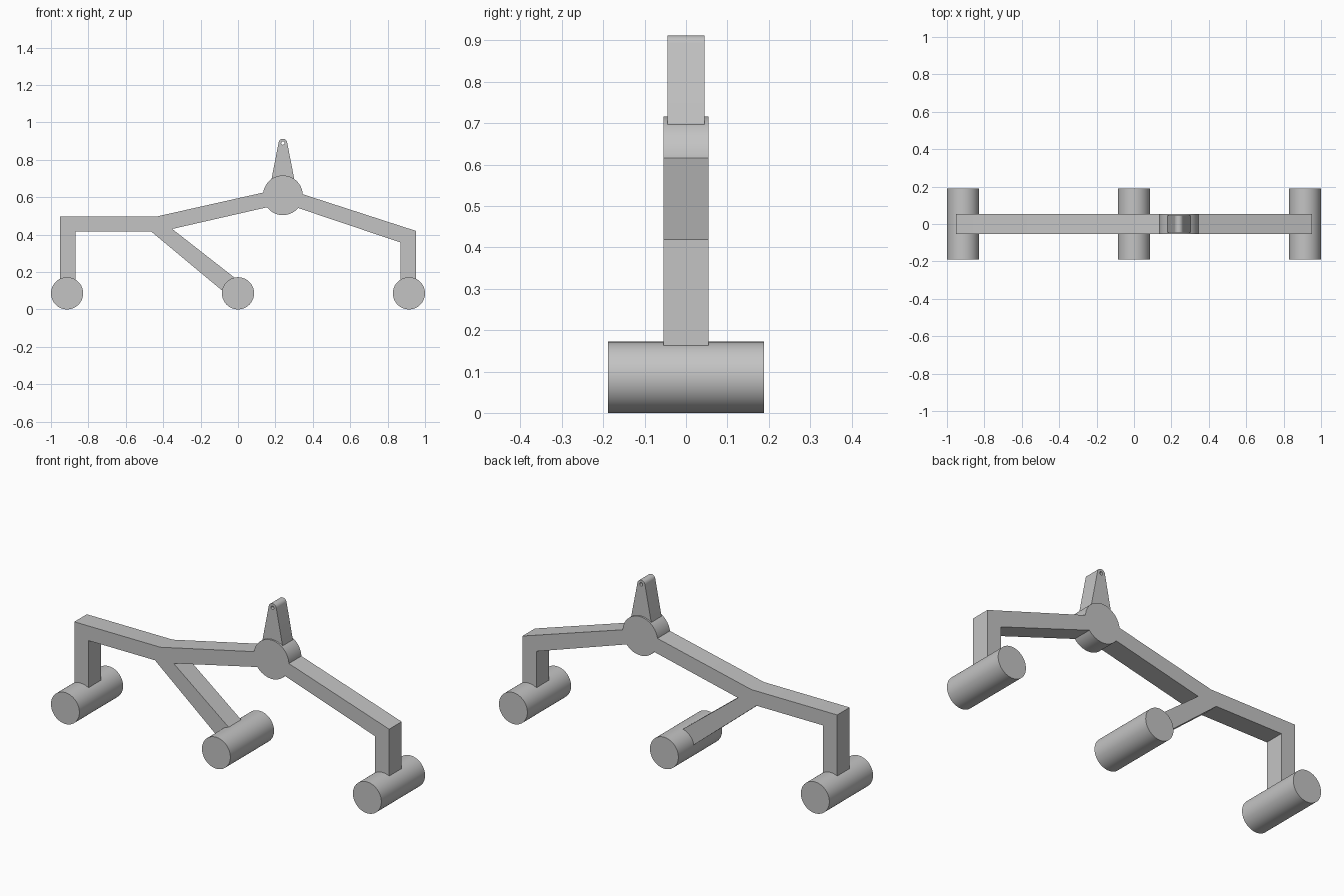
import bpy
import bmesh
from math import sin, cos, pi, radians, sqrt

default_cube = bpy.data.objects.get("Cube")
if default_cube:
    bpy.data.objects.remove(default_cube, do_unlink=True)

GREY = (0.55, 0.55, 0.55, 1.0)
grey = bpy.data.materials.new("plain grey")
grey.use_nodes = True
grey.diffuse_color = GREY
grey.node_tree.nodes["Principled BSDF"].inputs["Base Color"].default_value = GREY


def arc(cx, cz, radius, start=0.0, sweep=2 * pi, steps=64):
    """Points along an arc; a full turn leaves out the repeated end point."""
    count = steps if sweep >= 2 * pi else steps + 1
    return [(cx + radius * cos(start + sweep * i / steps),
             cz + radius * sin(start + sweep * i / steps)) for i in range(count)]


def prism(name, half_depth, *outlines):
    """Extrude x-z outlines along y; any outline after the first is a hole."""
    bm = bmesh.new()
    for outline in outlines:
        verts = [bm.verts.new((x, -half_depth, z)) for x, z in outline]
        for a, b in zip(verts, verts[1:] + verts[:1]):
            bm.edges.new((a, b))
    bmesh.ops.triangle_fill(bm, use_beauty=True, edges=bm.edges[:])
    result = bmesh.ops.extrude_face_region(bm, geom=bm.faces[:])
    moved = [v for v in result["geom"] if isinstance(v, bmesh.types.BMVert)]
    bmesh.ops.translate(bm, verts=moved, vec=(0, 2 * half_depth, 0))
    bmesh.ops.recalc_face_normals(bm, faces=bm.faces[:])
    mesh = bpy.data.meshes.new(name)
    bm.to_mesh(mesh)
    bm.free()
    mesh.materials.append(grey)
    obj = bpy.data.objects.new(name, mesh)
    bpy.context.collection.objects.link(obj)
    bpy.ops.object.select_all(action="DESELECT")
    obj.select_set(True)
    bpy.context.view_layer.objects.active = obj
    bpy.ops.object.shade_smooth_by_angle(angle=radians(30))
    return obj


ARM = 0.054
WHEEL_R = 0.086
HUB_X, HUB_Z, HUB_R = 0.24, 0.61, 0.106

# Three wide wheels
for name, x in (("right_wheel", -0.914), ("middle_wheel", 0), ("left_wheel", 0.914)):
    prism(name, 0.189, arc(x, WHEEL_R, WHEEL_R))

# Forked arm: end leg, horizontal beam, rising beam and diagonal leg
prism("forked_arm", ARM, [
    (-0.953, 0.13), (-0.868, 0.13), (-0.868, 0.417), (-0.465, 0.417),
    (-0.06, 0.08), (0.0, 0.155), (-0.352, 0.43), (0.16, 0.547),
    (0.137, 0.625), (-0.433, 0.497), (-0.953, 0.497)])

# Single arm: sloping beam and end leg
prism("single_arm", ARM, [
    (0.953, 0.13), (0.953, 0.419), (0.342, 0.617),
    (0.322, 0.542), (0.868, 0.358), (0.868, 0.13)])

# Pivot hub joining the arms
prism("pivot_hub", ARM, arc(HUB_X, HUB_Z, HUB_R))

# Tapered bracket with a rounded tip and a pin hole
tilt = radians(12)
prism("top_bracket", 0.0445,
      [(HUB_X - 0.068, 0.66), (HUB_X + 0.068, 0.66)]
      + arc(HUB_X, 0.889, 0.023, tilt, pi - 2 * tilt, 24),
      arc(HUB_X, 0.889, 0.009, steps=24))
